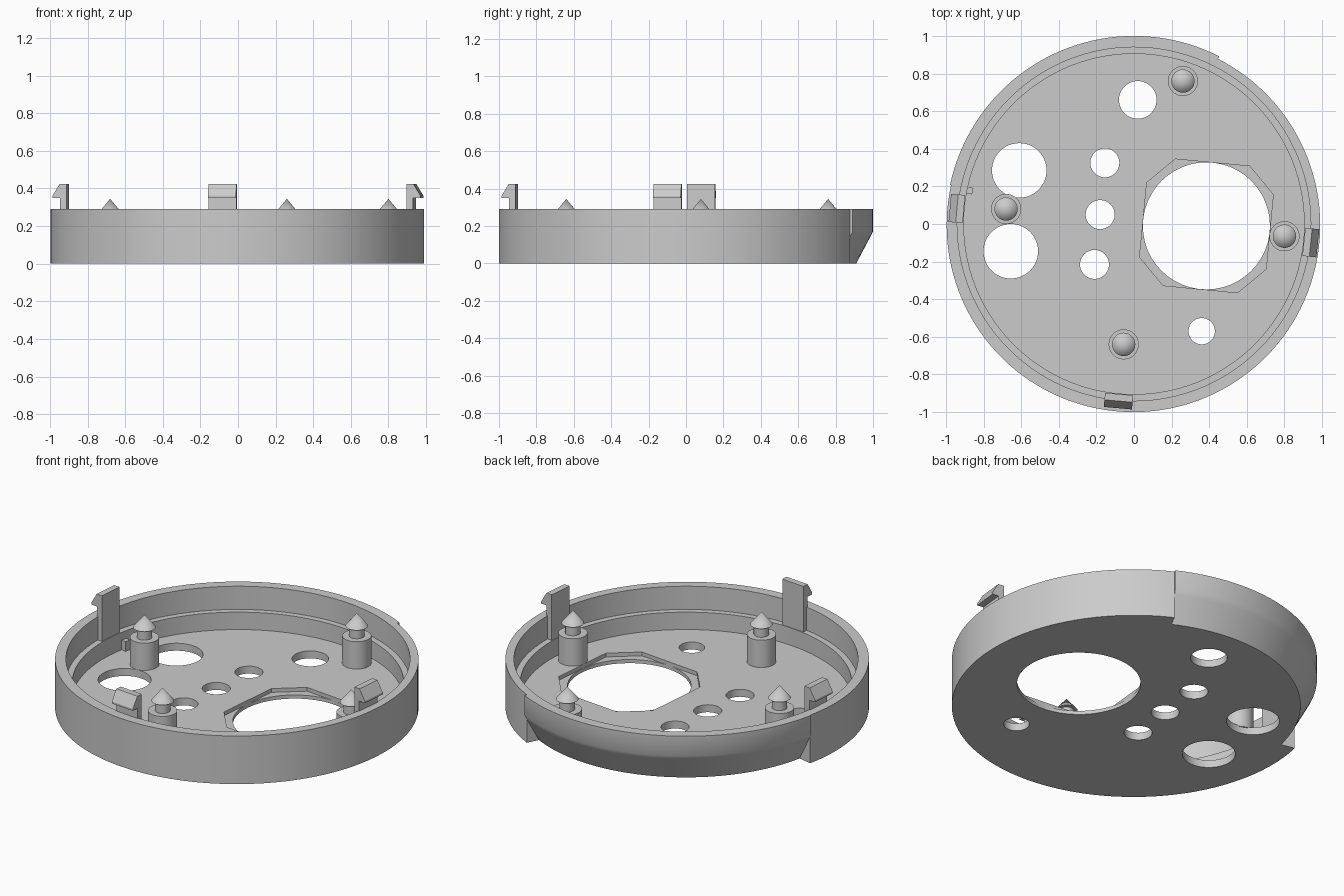
import bpy, bmesh
from math import sin, cos, radians, pi
from mathutils import Matrix, Vector

cube = bpy.data.objects.get("Cube")
if cube:
    bpy.data.objects.remove(cube)

grey = bpy.data.materials.new("light grey plastic")
grey.use_nodes = True
grey.diffuse_color = (0.6, 0.6, 0.6, 1)
grey.node_tree.nodes["Principled BSDF"].inputs["Base Color"].default_value = (0.6, 0.6, 0.6, 1)

FLOOR, LEDGE, TOP = 0.045, 0.15, 0.29


def finish(bm, name):
    bmesh.ops.remove_doubles(bm, verts=bm.verts, dist=1e-5)
    bmesh.ops.recalc_face_normals(bm, faces=bm.faces)
    mesh = bpy.data.meshes.new(name)
    bm.to_mesh(mesh)
    bm.free()
    mesh.materials.append(grey)
    obj = bpy.data.objects.new(name, mesh)
    bpy.context.collection.objects.link(obj)
    return obj


def activate(obj):
    bpy.ops.object.select_all(action='DESELECT')
    obj.select_set(True)
    bpy.context.view_layer.objects.active = obj


def smooth(obj):
    activate(obj)
    bpy.ops.object.shade_smooth_by_angle(angle=radians(32))


def lathe(name, stations, centre=(0, 0)):
    """Skin a closed loop of (angle, profile) stations, each profile a list of (r, z)."""
    bm = bmesh.new()
    rings = [[bm.verts.new((centre[0] + r * cos(a), centre[1] + r * sin(a), z)) for r, z in prof]
             for a, prof in stations]
    for ring, nxt in zip(rings, rings[1:] + rings[:1]):
        for i in range(len(ring) - 1):
            quad = [ring[i], nxt[i], nxt[i + 1], ring[i + 1]]
            unique = []
            for v in quad:
                if all((v.co - u.co).length > 1e-6 for u in unique):
                    unique.append(v)
            if len(unique) > 2:
                bm.faces.new(unique)
    return finish(bm, name)


def prism(bm, points, z0, z1):
    low = bm.faces.new([bm.verts.new((x, y, z0)) for x, y in points])
    up = bmesh.ops.extrude_face_region(bm, geom=[low])["geom"]
    bmesh.ops.translate(bm, verts=[v for v in up if isinstance(v, bmesh.types.BMVert)],
                        vec=(0, 0, z1 - z0))


def circle(x, y, r, angles):
    return [(x + r * cos(a), y + r * sin(a)) for a in angles]


def around(n):
    return [2 * pi * i / n for i in range(n)]


def cut(target, bm):
    cutter = finish(bm, "cutter")
    cutter.hide_render = True
    mod = target.modifiers.new("cut", 'BOOLEAN')
    mod.operation, mod.solver, mod.object = 'DIFFERENCE', 'EXACT', cutter
    activate(target)
    bpy.ops.object.modifier_apply(modifier=mod.name)
    bpy.data.objects.remove(cutter)


# Tray: round dish with a stepped rim and one flared wall section at the back
def tray_profile(a, flared):
    r = 0.993 - 0.003 * cos(a) - 0.007 * sin(a)
    cross = 0.17 * (r - 0.91) / 0.09
    if flared:
        outer = [(0.91, 0), (r, cross), (1, 0.17), (1, TOP)]
    else:
        outer = [(r, 0), (r, cross), (r, 0.17), (r, TOP)]
    return [(0, 0)] + outer + [(0.94, TOP), (0.94, LEDGE), (0.905, LEDGE), (0.905, FLOOR), (0, FLOOR)]


START, END = 63, 168


def sweep(a0, a1, n, flared):
    angles = [radians(a0 + (a1 - a0) * i / n) for i in range(n + 1)]
    return [(a, tray_profile(a, flared)) for a in angles]


tray = lathe("tray", sweep(START, END, 42, True) + sweep(END, START + 360, 102, False))

# Octagonal pocket around the large opening
pocket = bmesh.new()
octagon = [radians(a + 90 * k) for k in range(4) for a in (25, 54)]
prism(pocket, circle(0.385, -0.01, 0.392, octagon), 0.022, 0.1)
cut(tray, pocket)

# Through holes in the floor
holes = bmesh.new()
for x, y, r in [(0.385, -0.01, 0.338), (0.02, 0.66, 0.1), (-0.61, 0.285, 0.145),
                (-0.655, -0.145, 0.145), (-0.155, 0.325, 0.077), (-0.18, 0.05, 0.077),
                (-0.21, -0.215, 0.077), (0.36, -0.57, 0.07)]:
    prism(holes, circle(x, y, r, around(48)), -0.1, 0.12)
cut(tray, holes)
smooth(tray)

# Pegs: post, narrow neck and pointed head
peg_profile = [(0, FLOOR - 0.005), (0.08, FLOOR - 0.005), (0.08, 0.21), (0.042, 0.21),
               (0.042, 0.27), (0.062, 0.27), (0, 0.345)]
for name, pos in [("back_peg", (0.26, 0.76)), ("right_peg", (-0.68, 0.08)),
                  ("left_peg", (0.8, -0.065)), ("front_peg", (-0.055, -0.64))]:
    smooth(lathe(name, [(a, peg_profile) for a in around(32)], pos))

# Snap clips: upright plates on the ledge with outward hooks
clip_profile = [(0.908, LEDGE), (0.943, LEDGE), (0.943, 0.35), (0.983, 0.35), (0.983, 0.362),
                (0.945, 0.425), (0.908, 0.425)]
for name, angle in [("right_clip", 175), ("left_clip", -6), ("front_clip", -95)]:
    bm = bmesh.new()
    side = bm.faces.new([bm.verts.new((r, -0.075, z)) for r, z in clip_profile])
    new = bmesh.ops.extrude_face_region(bm, geom=[side])["geom"]
    bmesh.ops.translate(bm, verts=[v for v in new if isinstance(v, bmesh.types.BMVert)],
                        vec=(0, 0.15, 0))
    bmesh.ops.rotate(bm, verts=bm.verts, matrix=Matrix.Rotation(radians(angle), 3, 'Z'))
    finish(bm, name)

# Small locating block against the inner wall
bm = bmesh.new()
bmesh.ops.create_cube(bm, size=1)
bmesh.ops.scale(bm, verts=bm.verts, vec=(0.04, 0.035, 0.06))
bmesh.ops.translate(bm, verts=bm.verts, vec=Vector((0.895, 0, FLOOR + 0.028)))
bmesh.ops.rotate(bm, verts=bm.verts, matrix=Matrix.Rotation(radians(168.5), 3, 'Z'))
finish(bm, "locating_block")
